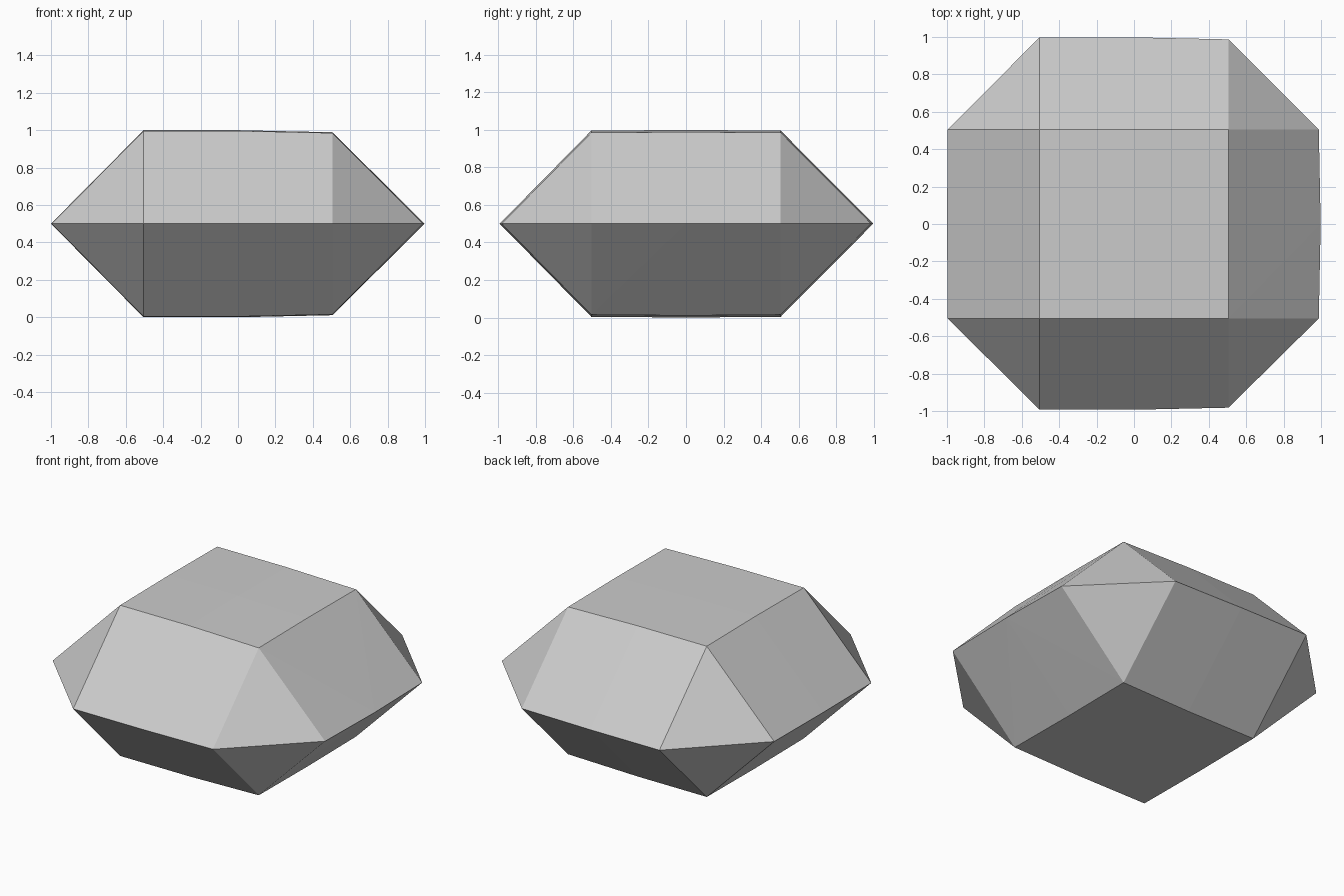
import bpy
import bmesh

cube = bpy.data.objects.get("Cube")
if cube:
    bpy.data.objects.remove(cube)

STEP = 0.505      # spacing of the facet grid
MID = 0.5         # height of the widest belt


def sag(x, y):
    """Slight drop of the surface away from the middle of each facet."""
    return (0.011 if x > 0 else 0) + (0.004 if y else 0)


# Corner points: top and bottom grids, then the belt around the middle
points = []
steps = (-STEP, 0, STEP)
for x in steps:
    for y in steps:
        points.append((x, y, 1 - sag(x, y)))
        points.append((x, y, sag(x, y)))
for t in steps:
    points.append((-1 + sag(0, t), t, MID))
    points.append((0.998 - 2.5 * sag(0, t), t, MID))
    points.append((t, 0.998 - sag(t, 0), MID))
    points.append((t, -0.993 + sag(t, 0), MID))

# Faceted body wrapped around the points
bm = bmesh.new()
for p in points:
    bm.verts.new(p)
hull = bmesh.ops.convex_hull(bm, input=bm.verts)
loose = [v for v in bm.verts if not v.link_faces]
bmesh.ops.delete(bm, geom=loose, context='VERTS')
bmesh.ops.recalc_face_normals(bm, faces=bm.faces)
mesh = bpy.data.meshes.new("faceted_stone")
bm.to_mesh(mesh)
bm.free()
stone = bpy.data.objects.new("faceted_stone", mesh)
bpy.context.collection.objects.link(stone)

# Plain grey surface
grey = bpy.data.materials.new("light grey")
grey.use_nodes = True
colour = (0.6, 0.6, 0.6, 1)
grey.diffuse_color = colour
grey.node_tree.nodes["Principled BSDF"].inputs["Base Color"].default_value = colour
mesh.materials.append(grey)
